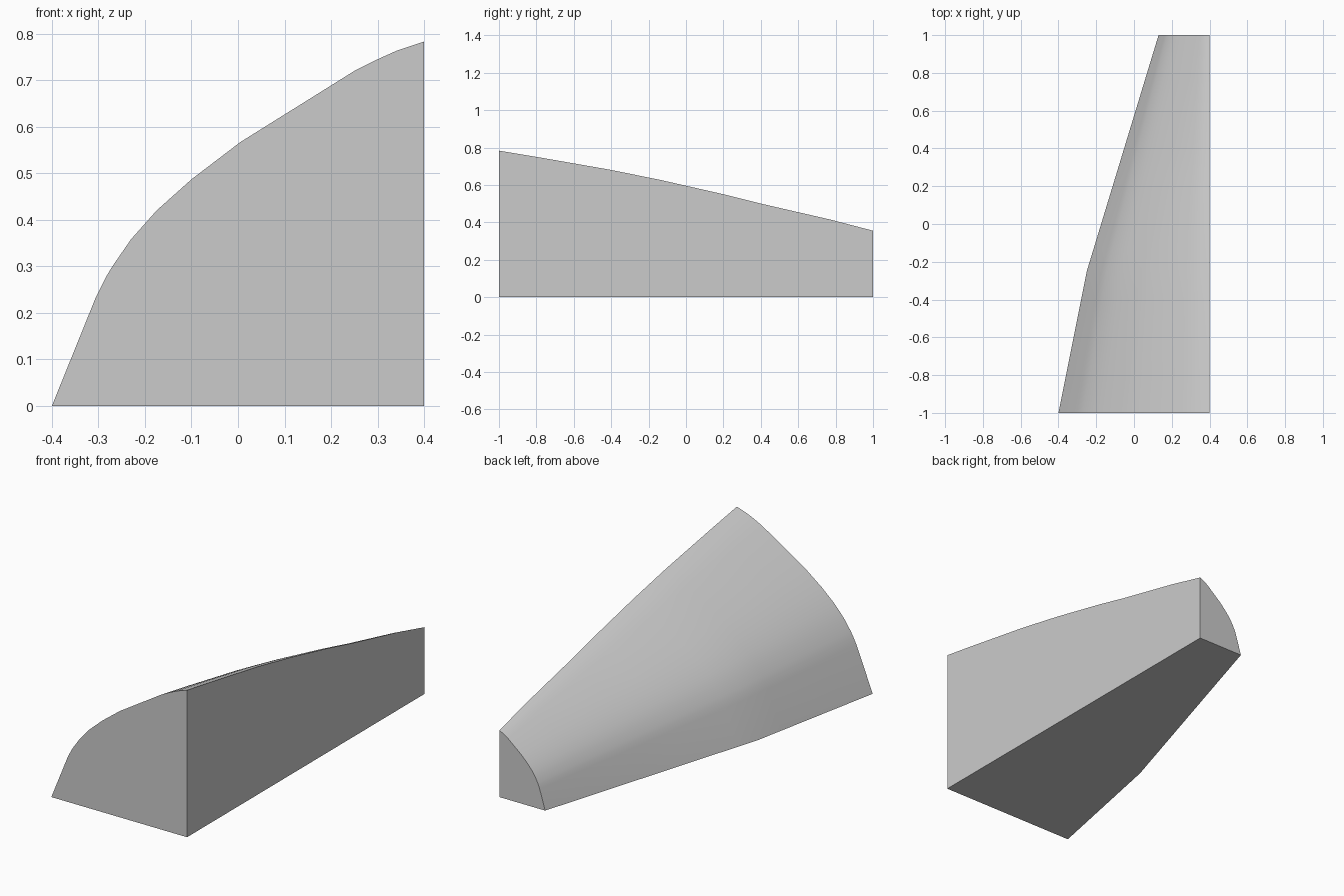
import bpy
import bmesh
import math

cube = bpy.data.objects.get("Cube")
if cube:
    bpy.data.objects.remove(cube, do_unlink=True)

# One plain grey for the whole block
grey = bpy.data.materials.new("plain_grey")
grey.use_nodes = True
colour = (0.6, 0.6, 0.6, 1)
grey.diffuse_color = colour
grey.node_tree.nodes["Principled BSDF"].inputs["Base Color"].default_value = colour

# Curved cross-section at the front end, from the outer edge up to the ridge
PROFILE = [(-.4, 0), (-.305, .235), (-.285, .275), (-.27, .3), (-.23, .358),
           (-.175, .42), (-.1, .487), (.005, .567), (.25, .72), (.3, .745),
           (.34, .763), (.4, .783)]
INNER = 0.4
WIDTH, HEIGHT = 0.8, 0.783

# Outer edge and ridge along the length
EDGE = [(-1, -.4), (-.25, -.25), (1, .13)]
RIDGE = [(-1, .783), (-.8, .75), (-.4, .68), (-.13, .625), (.2, .55),
         (.4, .5), (.77, .415), (1, .355)]


def along(path, y):
    for (y0, v0), (y1, v1) in zip(path, path[1:]):
        if y <= y1:
            return v0 + (v1 - v0) * (y - y0) / (y1 - y0)
    return path[-1][1]


# Loft the scaled cross-section from front to back
bm = bmesh.new()
rings = []
for y in sorted({p[0] for p in EDGE + RIDGE}):
    sx = (INNER - along(EDGE, y)) / WIDTH
    sz = along(RIDGE, y) / HEIGHT
    points = [(INNER + (x - INNER) * sx, z * sz) for x, z in PROFILE]
    points.append((INNER, 0))
    rings.append([bm.verts.new((x, y, z)) for x, z in points])
count = len(rings[0])
for a, b in zip(rings, rings[1:]):
    for i in range(count):
        j = (i + 1) % count
        bm.faces.new((a[i], a[j], b[j], b[i]))
bm.faces.new(rings[0])
bm.faces.new(rings[-1])
bmesh.ops.recalc_face_normals(bm, faces=bm.faces)

mesh = bpy.data.meshes.new("curved_tapered_block")
bm.to_mesh(mesh)
bm.free()
mesh.materials.append(grey)
block = bpy.data.objects.new("curved_tapered_block", mesh)
bpy.context.collection.objects.link(block)

# Smooth curved top, sharp flat sides
bpy.ops.object.select_all(action='DESELECT')
block.select_set(True)
bpy.context.view_layer.objects.active = block
bpy.ops.object.shade_smooth_by_angle(angle=math.radians(30))
